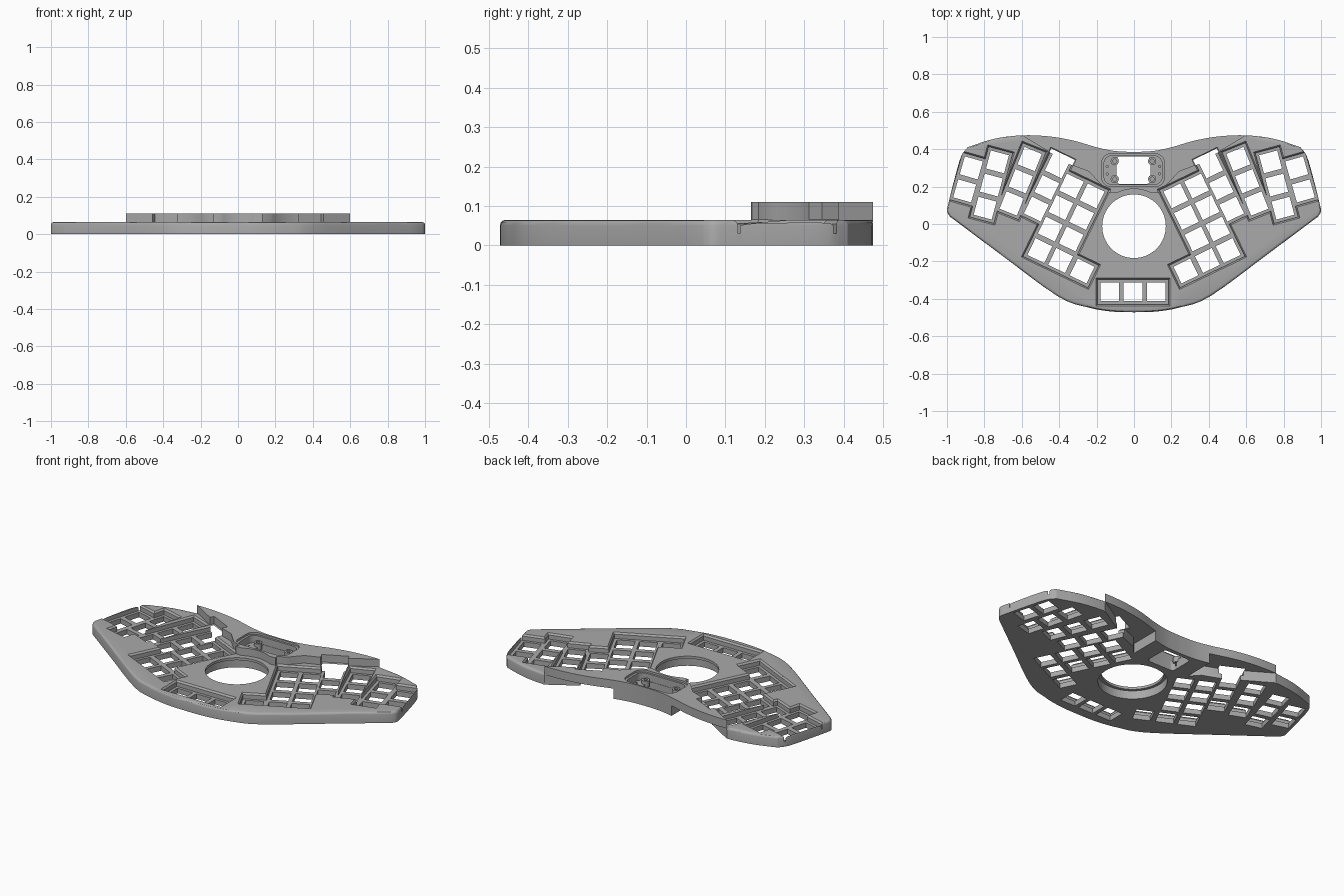
import bpy, bmesh, math
from mathutils import Vector

if "Cube" in bpy.data.objects:
    bpy.data.objects.remove(bpy.data.objects["Cube"])

grey = bpy.data.materials.new("matte grey")
grey.use_nodes = True
grey.diffuse_color = (0.4, 0.4, 0.4, 1)
grey.node_tree.nodes["Principled BSDF"].inputs["Base Color"].default_value = (0.4, 0.4, 0.4, 1)


def make_object(name, bm):
    bmesh.ops.recalc_face_normals(bm, faces=bm.faces)
    mesh = bpy.data.meshes.new(name)
    bm.to_mesh(mesh)
    bm.free()
    mesh.materials.append(grey)
    ob = bpy.data.objects.new(name, mesh)
    bpy.context.scene.collection.objects.link(ob)
    return ob


def loft(bm, rings):
    """Closed solid through rings of matching points."""
    loops = [[bm.verts.new(p) for p in ring] for ring in rings]
    n = len(loops[0])
    for a, b in zip(loops, loops[1:]):
        for i in range(n):
            bm.faces.new((a[i], a[(i + 1) % n], b[(i + 1) % n], b[i]))
    bm.faces.new(loops[0][::-1])
    bm.faces.new(loops[-1])


def prism(name, shapes, z0, z1):
    bm = bmesh.new()
    for pts in shapes:
        loft(bm, [[(x, y, z) for x, y in pts] for z in (z0, z1)])
    return make_object(name, bm)


def combine(target, other, operation):
    """Apply a boolean and remove the helper."""
    mod = target.modifiers.new("boolean", 'BOOLEAN')
    mod.object, mod.operation, mod.solver = other, operation, 'EXACT'
    mod.use_self = True
    graph = bpy.context.evaluated_depsgraph_get()
    target_mesh = bpy.data.meshes.new_from_object(target.evaluated_get(graph))
    target.modifiers.clear()
    target.data = target_mesh
    bpy.data.objects.remove(other)


def smooth_path(pts, steps=4):
    """Catmull-Rom curve through an open list of points."""
    p = [Vector(q) for q in pts]
    p = [2 * p[0] - p[1]] + p + [2 * p[-1] - p[-2]]
    out = []
    for i in range(1, len(p) - 2):
        a, b, c, d = p[i - 1:i + 3]
        for k in range(steps):
            t = k / steps
            out.append(tuple(0.5 * (2 * b + (c - a) * t + (2 * a - 5 * b + 4 * c - d) * t**2
                                    + (3 * b - a - 3 * c + d) * t**3)))
    return out + [tuple(p[-2])]


def mirrored(pts):
    return [(-x, y) for x, y in reversed(pts)]


def circle(cx, cy, r, n=64):
    return [(cx + r * math.cos(i * math.tau / n), cy + r * math.sin(i * math.tau / n)) for i in range(n)]


def rounded_rect(cx, cy, w, h, r):
    pts = []
    for k, (sx, sy) in enumerate([(1, 1), (-1, 1), (-1, -1), (1, -1)]):
        for j in range(7):
            a = math.radians(90 * k + 15 * j)
            pts.append((cx + sx * (w - r) + r * math.cos(a), cy + sy * (h - r) + r * math.sin(a)))
    return pts


# Body outline, left half from back centre to front centre
back = smooth_path([(0, .385), (.1, .39), (.2, .41), (.32, .445), (.45, .468), (.6, .474), (.75, .455), (.89, .41)])
tip = smooth_path([(.89, .41), (.925, .36), (.96, .24), (.99, .12), (1, .07), (.985, .04)])
front = smooth_path([(.985, .04), (.73, -.15), (.41, -.385), (.25, -.445), (.12, -.468), (0, -.472)])
half = back + tip[1:] + front[1:]
outline = half + mirrored(half[1:-1])

# Body plate with rounded upper edge, left plain under the raised deck
plate = prism("keyboard_body", [outline], 0, .065)
bm = bmesh.new()
bm.from_mesh(plate.data)
edges = []
for e in bm.edges:
    mid = (e.verts[0].co + e.verts[1].co) / 2
    if min(v.co.z for v in e.verts) > .06 and (abs(mid.x) > .6 or mid.y < .3):
        edges.append(e)
bmesh.ops.bevel(bm, geom=edges, offset=.014, segments=3, profile=.5, affect='EDGES')
bm.to_mesh(plate.data)
bm.free()

# Open space under both wings of the deck
deck_front = [(.6, .474), (.345, .32), (.24, .28), (.19, .225)]
gap = deck_front + [(.19, .6), (.6, .6)]
combine(plate, prism("wing_gap", [gap, mirrored(gap)], -.1, .06), 'DIFFERENCE')

# Raised deck along the back
deck_back = [p for p in back if p[0] < .59]
edge = deck_back + deck_front + [(.13, .165)]
deck = prism("raised_deck", [edge + mirrored(edge[1:])], .06, .11)
combine(deck, prism("ball_clearance", [circle(0, -.01, .198)], .0, .2), 'DIFFERENCE')
combine(plate, deck, 'UNION')

# Ball opening with a wider bore below
combine(plate, prism("ball_opening", [circle(0, -.012, .17)], -.1, .2), 'DIFFERENCE')
combine(plate, prism("ball_bore", [circle(0, -.012, .187)], -.1, .05), 'DIFFERENCE')

# Display recess, window and screw posts
combine(plate, prism("display_recess", [rounded_rect(-.005, .288, .168, .088, .05)], .098, .2), 'DIFFERENCE')
combine(plate, prism("display_pocket", [rounded_rect(-.005, .288, .155, .076, .04)], .055, .2), 'DIFFERENCE')
combine(plate, prism("display_window", [rounded_rect(-.003, .288, .09, .074, .02)], -.1, .2), 'DIFFERENCE')
corners = [(-.003 + sx * .1, .288 + sy * .048) for sx in (-1, 1) for sy in (-1, 1)]
combine(plate, prism("screw_posts", [circle(x, y, .022, 16) for x, y in corners], .04, .075), 'UNION')
combine(plate, prism("screw_holes", [circle(x, y, .011, 12) for x, y in corners], .02, .2), 'DIFFERENCE')
combine(plate, prism("pin_holes", [circle(-.003 + s * .14, .288 + y, .006, 10)
                                   for s in (-1, 1) for y in (-.02, .02)], .03, .2), 'DIFFERENCE')

# Key columns on the left: top key x, y, tilt in degrees, key count
pitch = .128
columns = [(.87, .30, 16, 2), (.73, .332, 15, 3), (.558, .347, 22, 3),
           (.41, .31, 26, 3), (.335, .203, 26, 4), (.224, .15, 26, 4)]
keys = []
for x, y, tilt, count in columns:
    a = math.radians(tilt)
    for k in range(count):
        keys.append((x + k * pitch * math.sin(a), y - k * pitch * math.cos(a), a))
x, y, a = keys[-1]
keys.append((x - pitch * math.cos(a), y - pitch * math.sin(a), a))
keys += [(-x, y, -a) for x, y, a in keys]
keys += [(k * .124 - .005, -.363, 0) for k in (-1, 0, 1)]


def square(x, y, a, h):
    c, s = math.cos(a) * h, math.sin(a) * h
    return [(x + c * i - s * j, y + s * i + c * j) for i, j in ((1, 1), (-1, 1), (-1, -1), (1, -1))]


# Chamfered wells around the keys, then the switch openings
bm = bmesh.new()
for x, y, a in keys:
    loft(bm, [[(px, py, z) for px, py in square(x, y, a, h)]
              for z, h in ((.03, .0665), (.055, .0665), (.066, .075), (.2, .075))])
combine(plate, make_object("key_wells", bm), 'DIFFERENCE')
combine(plate, prism("switch_openings", [square(x, y, a, .05) for x, y, a in keys], -.1, .2), 'DIFFERENCE')

# Smooth curved walls, keep corners sharp
bpy.ops.object.select_all(action='DESELECT')
plate.select_set(True)
bpy.context.view_layer.objects.active = plate
bpy.ops.object.shade_smooth_by_angle(angle=math.radians(30))
